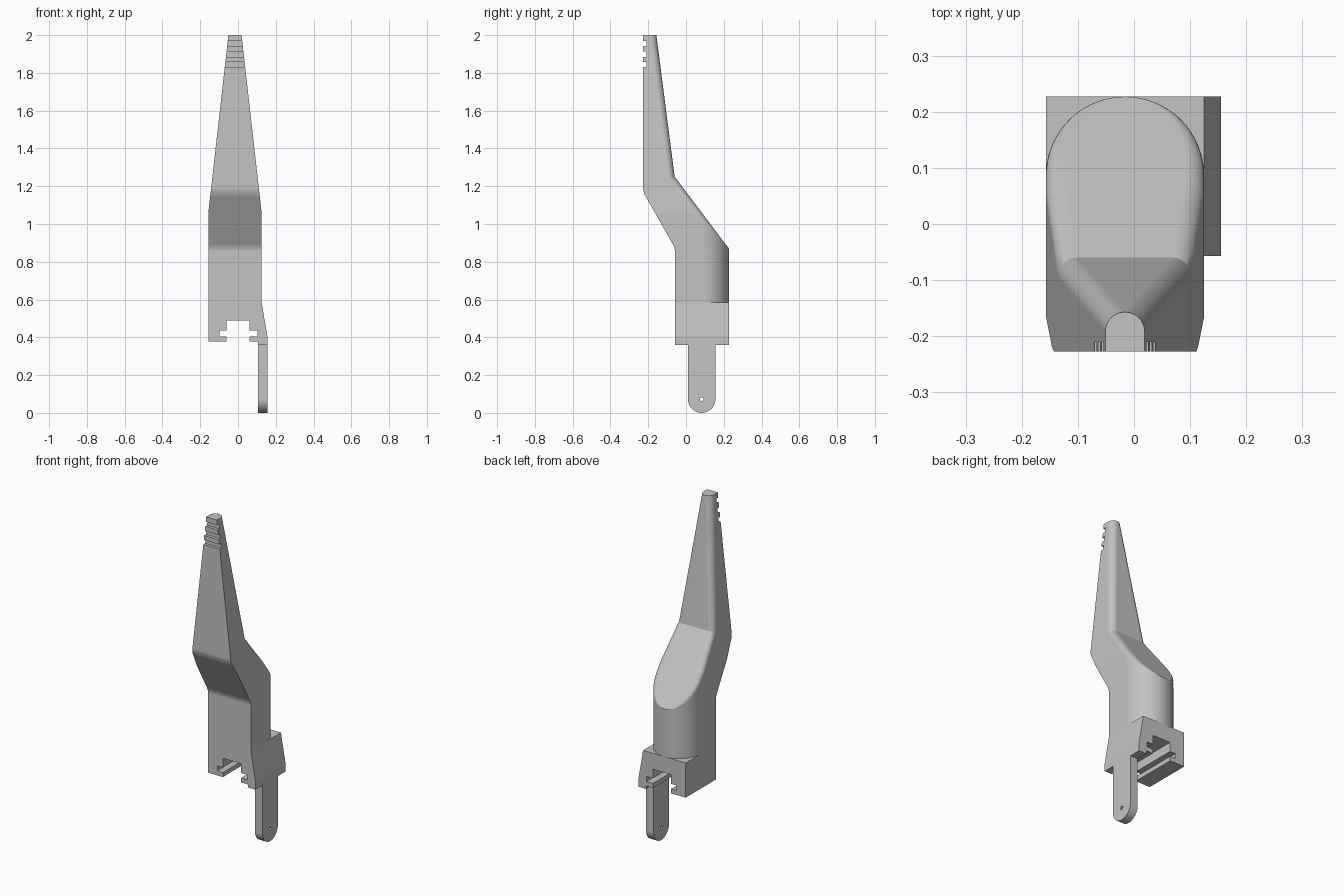
import bpy, bmesh
from math import sin, cos, pi, sqrt, atan2, radians

if "Cube" in bpy.data.objects:
    bpy.data.objects.remove(bpy.data.objects["Cube"], do_unlink=True)

grey = bpy.data.materials.new("plain grey")
grey.use_nodes = True
grey.diffuse_color = (0.55, 0.55, 0.55, 1)
for node in grey.node_tree.nodes:
    if node.type == 'BSDF_PRINCIPLED':
        node.inputs["Base Color"].default_value = grey.diffuse_color


def finish(name, bm):
    bmesh.ops.recalc_face_normals(bm, faces=bm.faces)
    mesh = bpy.data.meshes.new(name)
    bm.to_mesh(mesh)
    bm.free()
    mesh.materials.append(grey)
    obj = bpy.data.objects.new(name, mesh)
    bpy.context.collection.objects.link(obj)
    return obj


def prism(name, outline, lo, hi, axis):
    """Extrude a flat outline along x (points are y, z) or y (points are x, z)."""
    bm = bmesh.new()
    place = (lambda a, b, d: (d, a, b)) if axis == 'x' else (lambda a, b, d: (a, d, b))
    ends = [[bm.verts.new(place(a, b, d)) for a, b in outline] for d in (lo, hi)]
    for end in ends:
        bm.faces.new(end)
    n = len(outline)
    for i in range(n):
        j = (i + 1) % n
        bm.faces.new((ends[0][i], ends[0][j], ends[1][j], ends[1][i]))
    return finish(name, bm)


def activate(obj):
    bpy.ops.object.select_all(action='DESELECT')
    obj.select_set(True)
    bpy.context.view_layer.objects.active = obj


def cut(obj, cutter):
    mod = obj.modifiers.new("cut", 'BOOLEAN')
    mod.operation = 'DIFFERENCE'
    mod.solver = 'EXACT'
    mod.object = cutter
    activate(obj)
    bpy.ops.object.modifier_apply(modifier=mod.name)
    bpy.data.objects.remove(cutter, do_unlink=True)


def smooth(obj):
    activate(obj)
    bpy.ops.object.shade_smooth_by_angle(angle=radians(20))
    mod = obj.modifiers.new("clean normals", 'WEIGHTED_NORMAL')
    mod.keep_sharp = True


def along(points, z):
    """Straight-line interpolation through (z, value) points."""
    for (z0, v0), (z1, v1) in zip(points, points[1:]):
        if z <= z1:
            return v0 + (v1 - v0) * max(0, z - z0) / (z1 - z0)
    return points[-1][1]


# Finger: lofted sections with a flat front and a rounded back
MID, R, ROUND_Y, FILLET = -0.016, 0.141, 0.086, 0.035
LOW, BEND, TOP = 0.87, 1.25, 2.0
front = [(0.585, -0.057), (0.855, -0.057), (LOW, -0.0605), (0.885, -0.0655),
         (1.155, -0.2185), (1.17, -0.2235), (1.185, -0.227), (TOP, -0.227)]
back = [(0.585, 0.227), (LOW, 0.227), (BEND, -0.06), (TOP, -0.157)]
width = [(0.585, R), (1.06, R), (TOP, FILLET)]


def section(z):
    w, f, b = along(width, z), along(front, z), along(back, z)
    cy = b - FILLET
    if cy > ROUND_Y:
        cx = sqrt(max(0, (R - FILLET) ** 2 - (cy - ROUND_Y) ** 2))
        start = atan2(cy - ROUND_Y, cx)
    else:
        cx, start = w - FILLET, 0
    half = [(w, f)]
    for i in range(17):
        a = start * i / 16
        half.append((R * cos(a), ROUND_Y + R * sin(a)) if start else (w, cy))
    for i in range(1, 11):
        a = start + (pi / 2 - start) * i / 10
        half.append((cx + FILLET * cos(a), cy + FILLET * sin(a)))
    ring = half + [(-x, y) for x, y in reversed(half)]
    return [(MID + x, y, z) for x, y in ring]


levels = {z for z, _ in front + back + width}
levels |= {LOW + (BEND - LOW) * (i / 20) ** 2 for i in range(1, 20)}
bm = bmesh.new()
rings = [[bm.verts.new(p) for p in section(z)] for z in sorted(levels)]
for low, high in zip(rings, rings[1:]):
    for i in range(len(low)):
        j = (i + 1) % len(low)
        bm.faces.new((low[i], low[j], high[j], high[i]))
bm.faces.new(rings[0])
bm.faces.new(rings[-1])
bmesh.ops.remove_doubles(bm, verts=bm.verts, dist=0.0001)
finger = finish("finger", bm)

# Grip grooves across the front of the tip
for z in (1.83, 1.885, 1.942):
    groove = [(-0.25, z), (-0.21, z), (-0.21, z + 0.028), (-0.25, z + 0.028)]
    cut(finger, prism("groove_cutter", groove, -0.2, 0.2, 'x'))
smooth(finger)

# Mounting block with a T-shaped slot running front to back
slot_left = [(-0.06, 0.378), (-0.06, 0.405), (-0.097, 0.405),
             (-0.097, 0.435), (-0.06, 0.435), (-0.06, 0.49)]
slot_right = [(0.06 if x > -0.07 else 0.102, z) for x, z in reversed(slot_left)]
block = [(-0.157, 0.585), (-0.157, 0.378)] + slot_left + slot_right
block += [(0.105, 0.378), (0.105, 0.36), (0.155, 0.36), (0.155, 0.41), (0.125, 0.585)]
prism("mounting_block", block, -0.057, 0.227, 'y')

# Hanging tab with a rounded end and a pin hole
TAB_Y, TAB_R = 0.083, 0.0725
tab = [(TAB_Y - TAB_R, 0.36)]
tab += [(TAB_Y - TAB_R * cos(pi * i / 32), TAB_R - TAB_R * sin(pi * i / 32)) for i in range(33)]
tab += [(TAB_Y + TAB_R, 0.36)]
side_tab = prism("side_tab", tab, 0.105, 0.155, 'x')
hole = [(TAB_Y + 0.01 * cos(pi * i / 12), TAB_R + 0.01 * sin(pi * i / 12)) for i in range(24)]
cut(side_tab, prism("hole_cutter", hole, 0.0, 0.2, 'x'))
smooth(side_tab)
